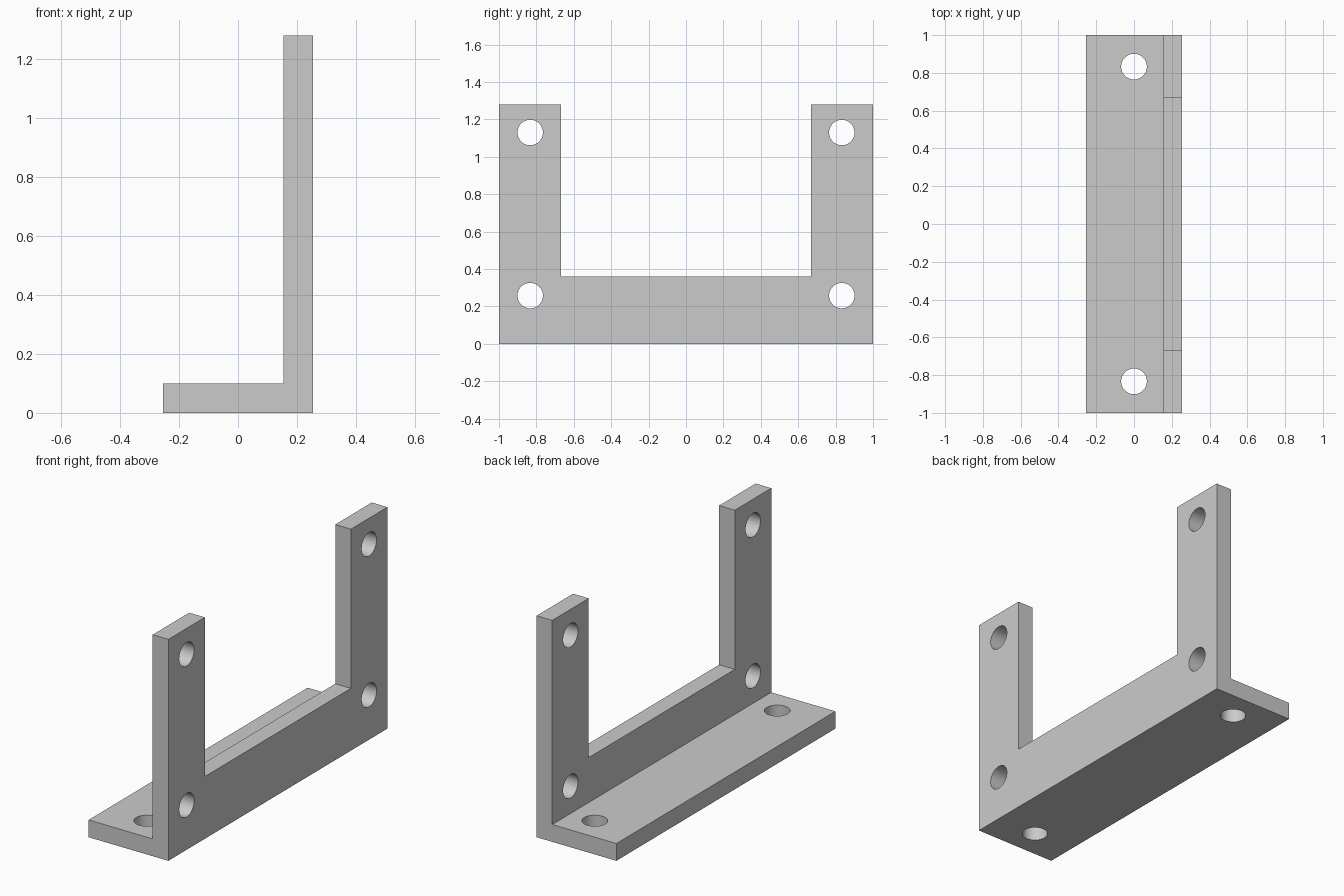
import bpy, bmesh, math
from mathutils import Matrix, Vector

cube = bpy.data.objects.get("Cube")
if cube:
    bpy.data.objects.remove(cube, do_unlink=True)

HALF_X, HALF_Y, HEIGHT = 0.255, 1.0, 1.28
THICK = 0.1
WALL_X = HALF_X - THICK           # inner face of the upright
NOTCH_Y, NOTCH_Z = 0.667, 0.36    # opening between the arms
HOLE_Y, HOLE_R = 0.833, 0.068
LOW_Z, HIGH_Z = 0.258, 1.13

# Single grey finish
grey = bpy.data.materials.new("Plain grey")
grey.use_nodes = True
colour = (0.6, 0.6, 0.6, 1)
grey.diffuse_color = colour
grey.node_tree.nodes["Principled BSDF"].inputs["Base Color"].default_value = colour


def make_object(name, bm):
    bmesh.ops.recalc_face_normals(bm, faces=bm.faces)
    mesh = bpy.data.meshes.new(name)
    bm.to_mesh(mesh)
    bm.free()
    obj = bpy.data.objects.new(name, mesh)
    bpy.context.collection.objects.link(obj)
    mesh.materials.append(grey)
    return obj


def add_hole(bm, centre, rotation):
    bmesh.ops.create_cone(bm, cap_ends=True, segments=48, radius1=HOLE_R,
                          radius2=HOLE_R, depth=3 * THICK,
                          matrix=Matrix.Translation(centre) @ rotation)


# L-shaped section drawn out along the length
bm = bmesh.new()
section = [(-HALF_X, 0), (HALF_X, 0), (HALF_X, HEIGHT),
           (WALL_X, HEIGHT), (WALL_X, THICK), (-HALF_X, THICK)]
face = bm.faces.new([bm.verts.new((x, -HALF_Y, z)) for x, z in section])
end = bmesh.ops.extrude_face_region(bm, geom=[face])["geom"]
bmesh.ops.translate(bm, vec=(0, 2 * HALF_Y, 0),
                    verts=[v for v in end if isinstance(v, bmesh.types.BMVert)])
bracket = make_object("mounting_bracket", bm)

# Cutter: opening between the arms plus the bolt holes
bm = bmesh.new()
mid_x = WALL_X + THICK / 2
centre = Vector((mid_x, 0, NOTCH_Z + HEIGHT / 2))
size = Vector((3 * THICK, 2 * NOTCH_Y, HEIGHT))
bmesh.ops.create_cube(bm, size=1, matrix=Matrix.LocRotScale(centre, None, size))
sideways = Matrix.Rotation(math.pi / 2, 4, "Y")
for y in (-HOLE_Y, HOLE_Y):
    add_hole(bm, (0, y, THICK / 2), Matrix.Identity(4))
    for z in (LOW_Z, HIGH_Z):
        add_hole(bm, (mid_x, y, z), sideways)
cutter = make_object("opening_cutter", bm)
cutter.hide_render = True

# Cut, then discard the helper
cut = bracket.modifiers.new("Openings", "BOOLEAN")
cut.operation, cut.solver, cut.object = "DIFFERENCE", "EXACT", cutter
bpy.ops.object.select_all(action="DESELECT")
bracket.select_set(True)
bpy.context.view_layer.objects.active = bracket
bpy.ops.object.modifier_apply(modifier=cut.name)
bpy.data.objects.remove(cutter, do_unlink=True)

# Smooth hole walls, crisp plate edges
bpy.ops.object.shade_smooth_by_angle(angle=math.radians(30))
